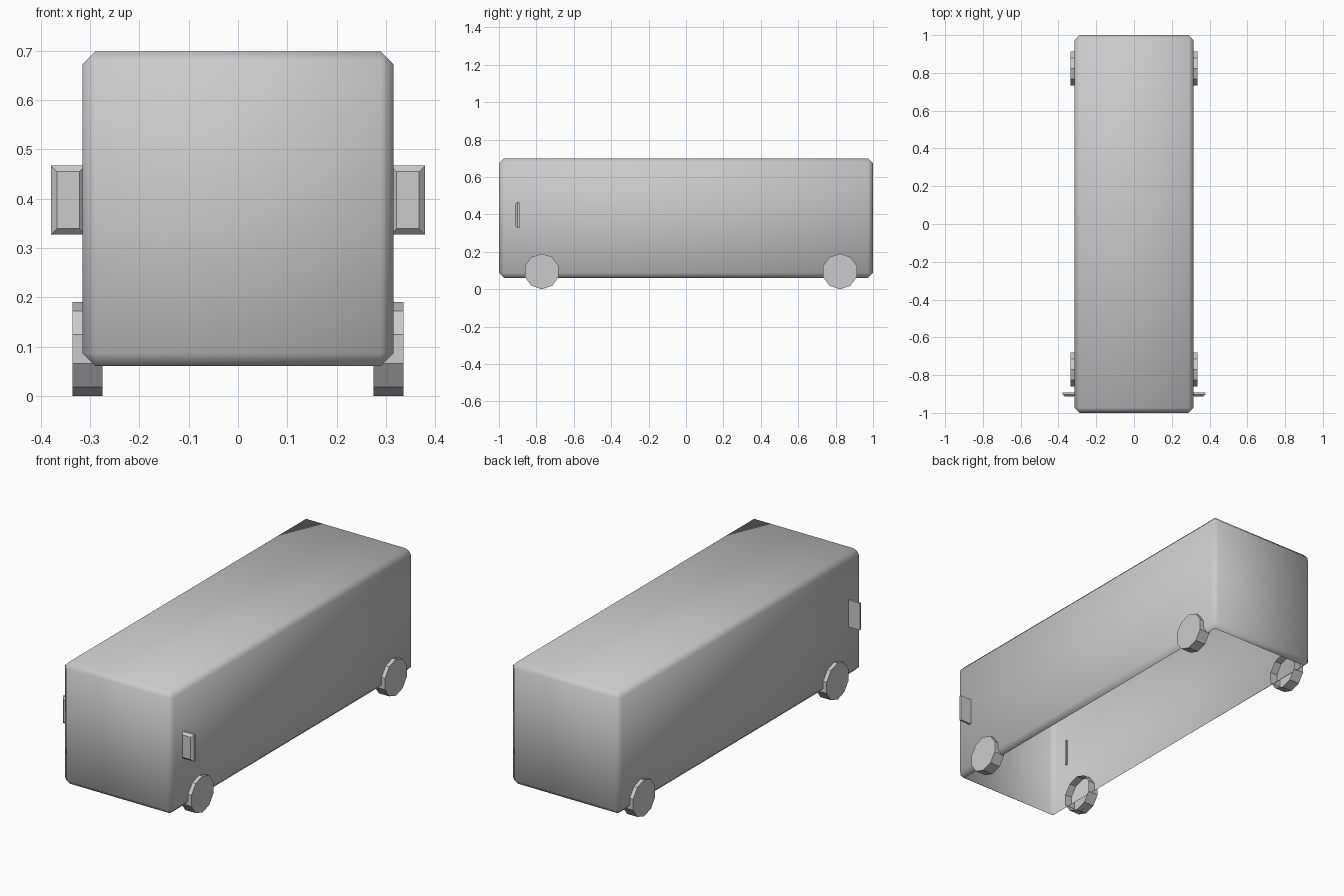
import bpy, bmesh
from math import radians
from mathutils import Matrix, Vector

if "Cube" in bpy.data.objects:
    bpy.data.objects.remove(bpy.data.objects["Cube"])


def finish(bm, name, smooth=False, mirrored=False):
    mesh = bpy.data.meshes.new(name)
    bm.to_mesh(mesh)
    bm.free()
    for p in mesh.polygons:
        p.use_smooth = smooth
    ob = bpy.data.objects.new(name, mesh)
    bpy.context.collection.objects.link(ob)
    if mirrored:
        ob.modifiers.new("Mirror", 'MIRROR').use_axis[0] = True
    return ob


def box(lo, hi):
    lo, hi = Vector(lo), Vector(hi)
    bm = bmesh.new()
    bmesh.ops.create_cube(bm, size=1)
    bmesh.ops.scale(bm, vec=hi - lo, verts=bm.verts)
    bmesh.ops.translate(bm, vec=(lo + hi) / 2, verts=bm.verts)
    return bm


def delete_facing(bm, direction):
    bm.normal_update()
    faces = [f for f in bm.faces if f.normal.dot(Vector(direction)) > 0.99]
    bmesh.ops.delete(bm, geom=faces, context='FACES')


# Body shell: chamfered, smooth shaded, open underneath
bm = box((-0.315, -1, 0.061), (0.315, 1, 0.698))
bmesh.ops.bevel(bm, geom=bm.edges[:], offset=0.026, segments=1,
                affect='EDGES', profile=0.5)
delete_facing(bm, (0, 0, -1))
finish(bm, "body", smooth=True)

# Ten-sided wheels, open on the inner side
for name, y in (("front_wheels", -0.771), ("rear_wheels", 0.823)):
    bm = bmesh.new()
    bmesh.ops.create_cone(bm, cap_ends=True, segments=10, radius1=0.095,
                          radius2=0.095, depth=0.06)
    # a vertex of the decagon points straight up
    top = max(bm.verts, key=lambda v: v.co.y).co
    turn = Vector((0, 1)).angle_signed(Vector((top.x, top.y)))
    bmesh.ops.rotate(bm, matrix=Matrix.Rotation(turn, 3, 'Z'), verts=bm.verts)
    bmesh.ops.rotate(bm, matrix=Matrix.Rotation(radians(90), 3, 'X'), verts=bm.verts)
    bmesh.ops.rotate(bm, matrix=Matrix.Rotation(radians(90), 3, 'Z'), verts=bm.verts)
    bmesh.ops.translate(bm, vec=(0.305, y, 0.095), verts=bm.verts)
    delete_facing(bm, (-1, 0, 0))
    finish(bm, name, mirrored=True)

# Wing mirrors: thin plates with a chamfered front
bm = box((0.309, -0.902, 0.327), (0.379, -0.891, 0.467))
bm.normal_update()
front = [f for f in bm.faces if f.normal.y < -0.9]
cap = bmesh.ops.extrude_face_region(bm, geom=front)
bmesh.ops.delete(bm, geom=front, context='FACES_ONLY')
centre = Vector((0.344, 0, 0.397))
for v in (g for g in cap["geom"] if isinstance(g, bmesh.types.BMVert)):
    v.co.x += 0.012 if v.co.x < centre.x else -0.012
    v.co.z += 0.012 if v.co.z < centre.z else -0.012
    v.co.y -= 0.012
bmesh.ops.recalc_face_normals(bm, faces=bm.faces[:])
finish(bm, "wing_mirrors", mirrored=True)
